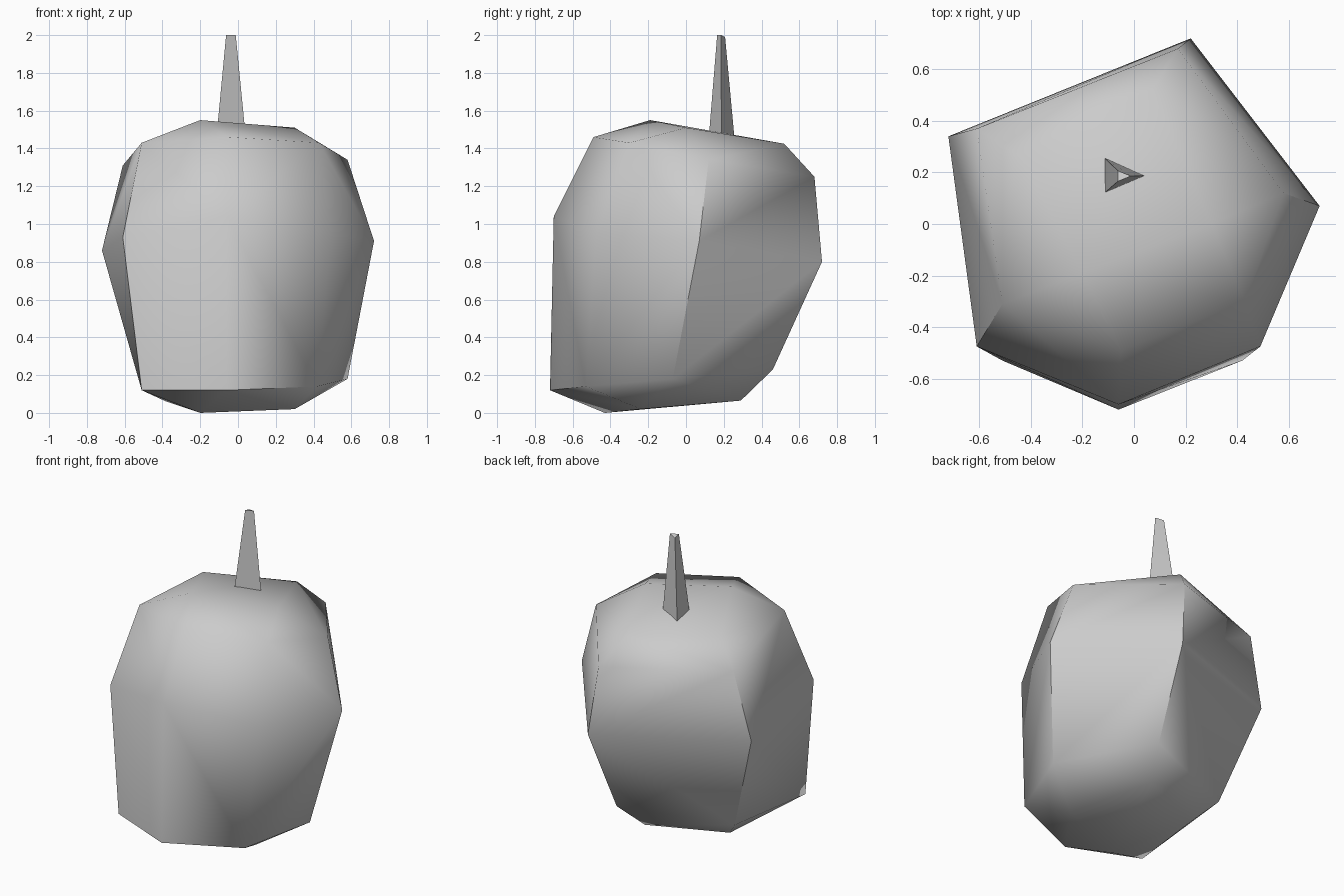
import bpy
import bmesh
import math

default_cube = bpy.data.objects.get("Cube")
if default_cube:
    bpy.data.objects.remove(default_cube, do_unlink=True)


def make_material(name, color):
    material = bpy.data.materials.new(name)
    material.use_nodes = True
    material.diffuse_color = color
    shader = material.node_tree.nodes["Principled BSDF"]
    shader.inputs["Base Color"].default_value = color
    return material


def hull_object(name, points, material, smooth_angle):
    """Wrap a convex skin around a few corner points."""
    mesh = bpy.data.meshes.new(name)
    bm = bmesh.new()
    for point in points:
        bm.verts.new(point)
    result = bmesh.ops.convex_hull(bm, input=bm.verts[:])
    unused = [v for v in bm.verts if not v.link_faces]
    bmesh.ops.delete(bm, geom=unused, context="VERTS")
    bmesh.ops.recalc_face_normals(bm, faces=bm.faces[:])
    bm.to_mesh(mesh)
    bm.free()
    obj = bpy.data.objects.new(name, mesh)
    bpy.context.collection.objects.link(obj)
    mesh.materials.append(material)
    bpy.ops.object.select_all(action="DESELECT")
    obj.select_set(True)
    bpy.context.view_layer.objects.active = obj
    bpy.ops.object.shade_smooth_by_angle(angle=math.radians(smooth_angle))
    return obj


grey = make_material("plain grey", (0.6, 0.6, 0.6, 1.0))

# Body: uneven faceted fruit, described by rings of corners from top to bottom
crown = [(-.2, -.19, 1.55), (.3, 0, 1.51), (.07, .52, 1.425), (-.44, .26, 1.45)]
shoulder = [(.17, .68, 1.25), (.58, .12, 1.34), (.43, -.3, 1.43),
            (-.05, -.49, 1.46), (-.51, -.31, 1.43), (-.61, .37, 1.31)]
belly = [(.22, .72, .8), (.72, .07, .91), (.49, -.475, .95),
         (-.06, -.7, 1.04), (-.61, -.475, .93), (-.72, .34, .86)]
hip = [(.19, .46, .23), (.58, -.07, .18), (.42, -.53, .14),
       (-.06, -.72, .12), (-.51, -.53, .12), (-.5, .2, .19)]
foot = [(-.2, -.43, 0), (.3, -.24, .02), (.1, .29, .065), (-.38, .08, .06)]
hull_object("fruit_body", crown + shoulder + belly + hip + foot, grey, 50)

# Stem: tapered three-sided spike sunk into the crown
stem_base = [(-.115, .12, 1.45), (-.115, .257, 1.45), (.042, .187, 1.45)]
stem_tip = [(-.063, .165, 2), (-.063, .207, 1.99), (-.012, .186, 2)]
hull_object("stem", stem_base + stem_tip, grey, 50)
